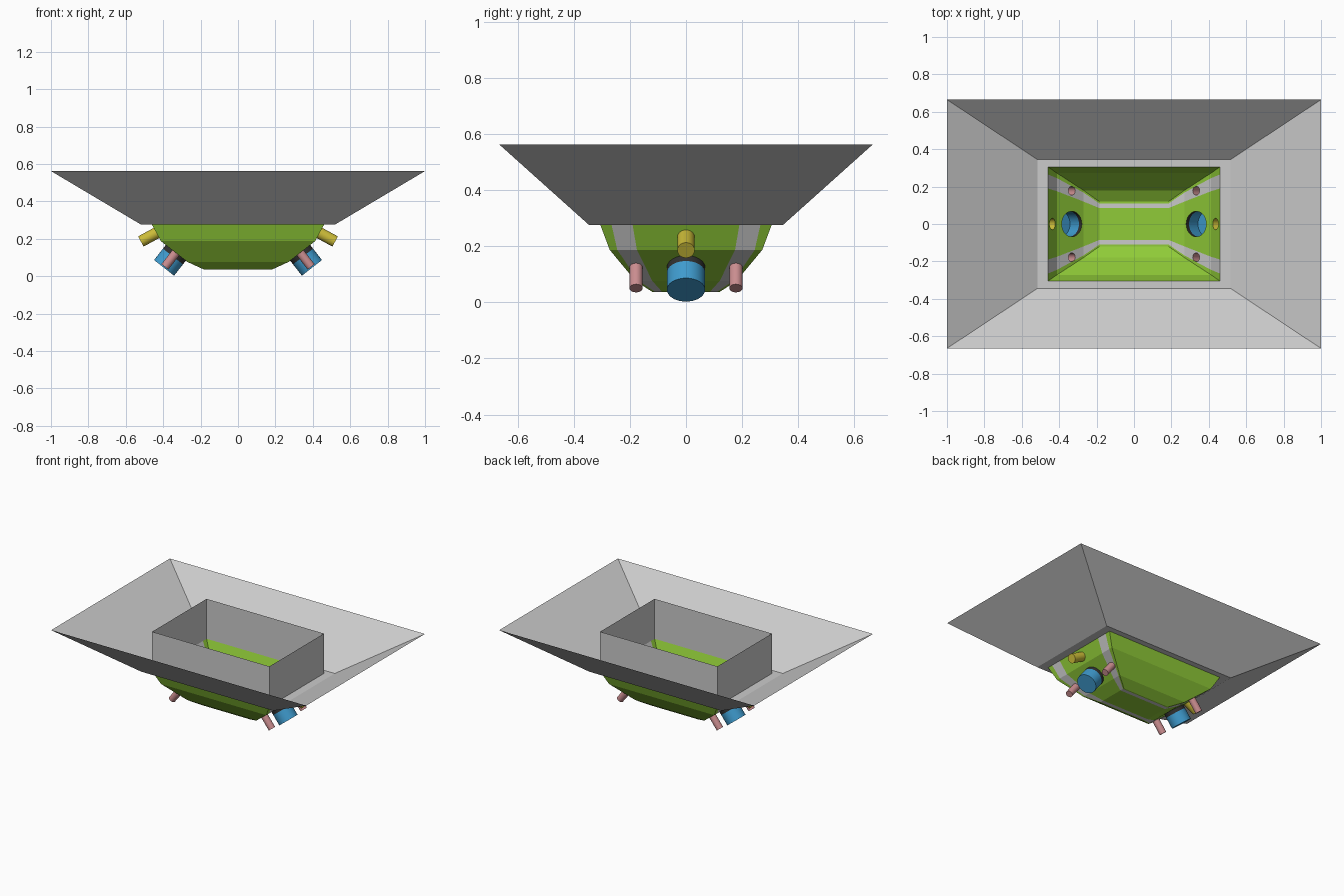
import bpy, bmesh
from math import cos, sin, pi
from mathutils import Vector

if "Cube" in bpy.data.objects:
    bpy.data.objects.remove(bpy.data.objects["Cube"])


def material(name, rgb):
    m = bpy.data.materials.new(name)
    m.diffuse_color = (*rgb, 1)
    m.use_nodes = True
    m.node_tree.nodes["Principled BSDF"].inputs["Base Color"].default_value = m.diffuse_color
    return m


GREEN = material("green", (0.28, 0.6, 0.04))
BLUE = material("blue", (0.05, 0.33, 0.62))
RED = material("red", (0.6, 0.27, 0.28))
YELLOW = material("yellow", (0.6, 0.5, 0.04))
BLACK = material("black", (0.03, 0.03, 0.03))
SEG = 32


def finish(bm, name, mat=None, smooth=False):
    bmesh.ops.remove_doubles(bm, verts=bm.verts, dist=0.0002)
    bmesh.ops.recalc_face_normals(bm, faces=bm.faces)
    me = bpy.data.meshes.new(name)
    bm.to_mesh(me)
    bm.free()
    ob = bpy.data.objects.new(name, me)
    bpy.context.collection.objects.link(ob)
    if mat:
        me.materials.append(mat)
    if smooth:
        bpy.ops.object.select_all(action='DESELECT')
        ob.select_set(True)
        bpy.context.view_layer.objects.active = ob
        bpy.ops.object.shade_smooth_by_angle()
    return ob


def circle(c, axis, r):
    u = Vector((0, 1, 0))
    v = axis.cross(u)
    return [c + r * (cos(2 * pi * k / SEG) * u + sin(2 * pi * k / SEG) * v) for k in range(SEG)]


def panel(bm, corners, hole=None):
    """Flat quad, optionally with a round hole."""
    if not hole:
        bm.faces.new([bm.verts.new(c) for c in corners])
        return
    edges = []
    for loop in (corners, hole):
        vs = [bm.verts.new(c) for c in loop]
        edges += [bm.edges.new((vs[i], vs[i - 1])) for i in range(len(vs))]
    bmesh.ops.triangle_fill(bm, edges=edges, use_beauty=True, use_dissolve=False)


def tube(name, c, axis, r, start, end, mat, cap=True):
    bm = bmesh.new()
    a, b = ([bm.verts.new(p) for p in circle(c + axis * t, axis, r)] for t in (start, end))
    for k in range(SEG):
        bm.faces.new((a[k - 1], a[k], b[k], b[k - 1]))
    if cap:
        bm.faces.new(b)
    return finish(bm, name, mat, True)


# Hopper: flared flange, flat ledge and upright inner wall
bm = bmesh.new()
rings = []
for x, y, z in [(1, .665, .562), (.517, .345, .275), (.46, .305, .275), (.46, .305, .558)]:
    rings.append([bm.verts.new((sx * x, sy * y, z)) for sx, sy in ((1, 1), (-1, 1), (-1, -1), (1, -1))])
for a, b in zip(rings, rings[1:]):
    for k in range(4):
        bm.faces.new((a[k - 1], a[k], b[k], b[k - 1]))
finish(bm, "hopper_flange")

# Basin levels: x, z, corner y, strip outer y, strip inner y
LEVELS = [(.46, .275, .305, .265, .19), (.412, .187, .272, .245, .175),
          (.27, .076, .18, .168, .12), (.185, .037, .12, .11, .085)]

# Nozzle placements: lower ones on panel 1, upper one on panel 0
LOW = (LEVELS[1], LEVELS[2])
HIGH = (LEVELS[0], LEVELS[1])


def placement(pair, y, t, side):
    (x0, z0, *_), (x1, z1, *_) = pair
    c = Vector((side * (x0 + (x1 - x0) * t), y, z0 + (z1 - z0) * t))
    d = Vector((side * (z0 - z1), 0, -(x0 - x1))).normalized()
    return c, d


nozzles = {}
for s, side in ((1, "right"), (-1, "left")):
    nozzles[(s, 1, 0)] = (*placement(LOW, 0, .56, s), .068, BLUE, "main_nozzle_" + side)
    nozzles[(s, 0, 0)] = (*placement(HIGH, 0, .5, s), .031, YELLOW, "upper_nozzle_" + side)
    for q, end in ((1, "back"), (-1, "front")):
        nozzles[(s, 1, q)] = (*placement(LOW, q * .178, .56, s), .0235, RED, f"small_nozzle_{side}_{end}")

# Basin: green centre, grey U-shaped strips, green side panels
centre, strips, sides = bmesh.new(), bmesh.new(), bmesh.new()


def band(bm, p0, p1, a0, b0, a1, b1, hole=None):
    panel(bm, [Vector((p0[0], a0, p0[1])), Vector((p0[0], b0, p0[1])),
               Vector((p1[0], b1, p1[1])), Vector((p1[0], a1, p1[1]))], hole)


def hole_for(key):
    n = nozzles.get(key)
    return circle(*n[:3]) if n else None


path = [(s, i) for s, r in ((-1, range(4)), (1, range(3, -1, -1))) for i in r]
for (s0, i), (s1, j) in zip(path, path[1:]):
    l0, l1 = LEVELS[i], LEVELS[j]
    p0, p1 = (s0 * l0[0], l0[1]), (s1 * l1[0], l1[1])
    key = (s0, min(i, j))
    band(centre, p0, p1, -l0[4], l0[4], -l1[4], l1[4], hole_for((*key, 0)))
    for q in (1, -1):
        band(strips, p0, p1, q * l0[4], q * l0[3], q * l1[4], q * l1[3], hole_for((*key, q)))
        band(sides, p0, p1, q * l0[3], q * l0[2], q * l1[3], q * l1[2])
for l0, l1 in zip(LEVELS, LEVELS[1:]):
    for q in (1, -1):
        panel(sides, [(-l0[0], q * l0[2], l0[1]), (l0[0], q * l0[2], l0[1]),
                      (l1[0], q * l1[2], l1[1]), (-l1[0], q * l1[2], l1[1])])
finish(centre, "basin_centre", GREEN)
finish(strips, "basin_strips")
finish(sides, "basin_sides", GREEN)

# Nozzles: hollow cups facing outward, the main ones with a black collar
for c, axis, r, mat, name in nozzles.values():
    start = 0
    if mat is BLUE:
        start = .025
        tube(name + "_collar", c, axis, r, 0, start, BLACK, cap=False)
    tube(name, c, axis, r, start, .102 if mat is BLUE else .095, mat)
